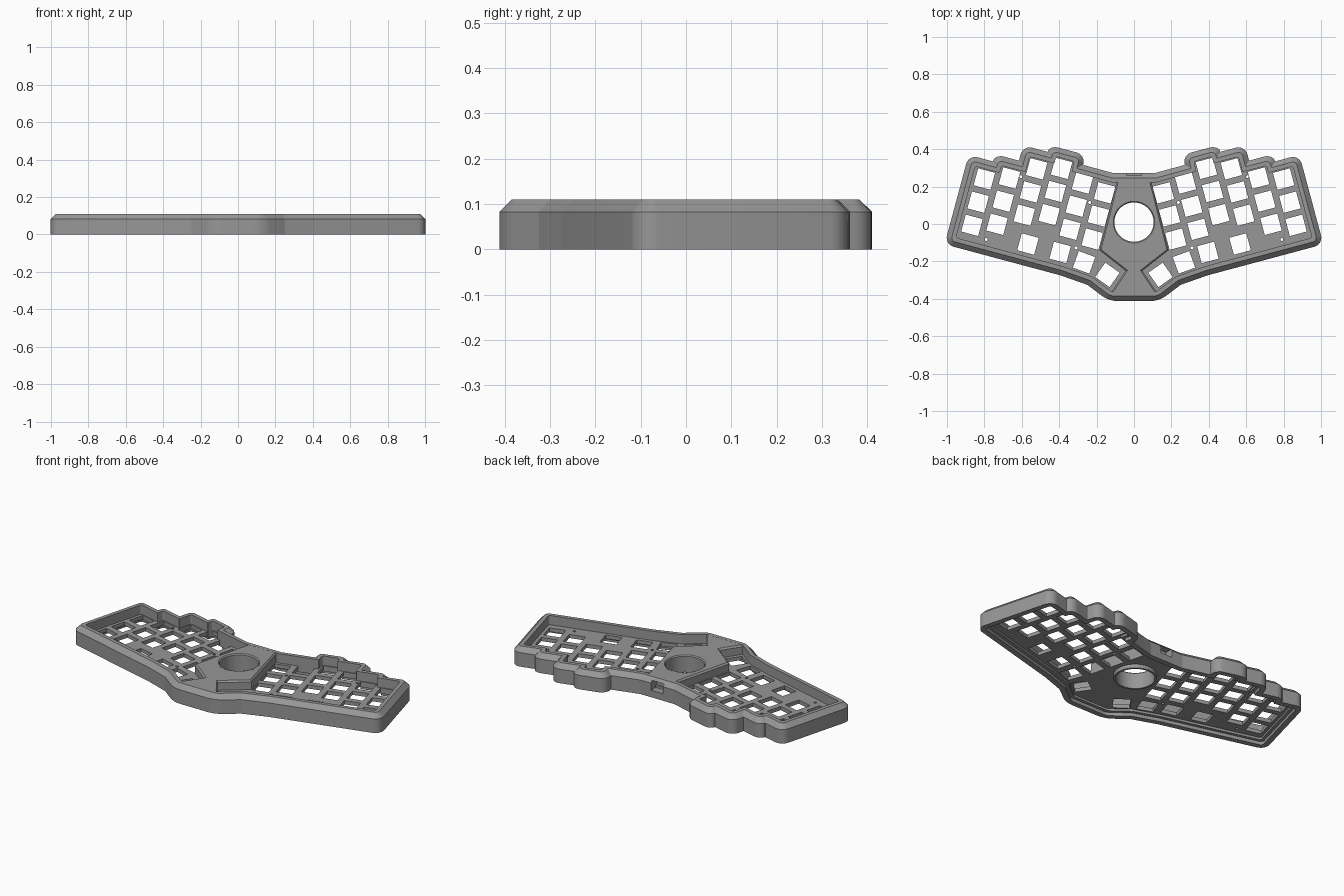
import bpy, bmesh, math
from mathutils import Vector, Matrix
from mathutils.geometry import delaunay_2d_cdt

if "Cube" in bpy.data.objects:
    bpy.data.objects.remove(bpy.data.objects["Cube"])

TILT = math.radians(15)
GREY = bpy.data.materials.new("case_grey")
GREY.diffuse_color = (0.31, 0.31, 0.31, 1)
GREY.use_nodes = True
GREY.node_tree.nodes["Principled BSDF"].inputs["Base Color"].default_value = GREY.diffuse_color


def make(name, bm):
    bmesh.ops.recalc_face_normals(bm, faces=bm.faces)
    me = bpy.data.meshes.new(name)
    bm.to_mesh(me)
    bm.free()
    me.materials.append(GREY)
    ob = bpy.data.objects.new(name, me)
    bpy.context.collection.objects.link(ob)
    return ob


def activate(ob):
    bpy.ops.object.select_all(action='DESELECT')
    ob.select_set(True)
    bpy.context.view_layer.objects.active = ob


def cut(ob, cutter):
    activate(ob)
    mod = ob.modifiers.new("cut", 'BOOLEAN')
    mod.operation, mod.solver, mod.object = 'DIFFERENCE', 'EXACT', cutter
    bpy.ops.object.modifier_apply(modifier=mod.name)


def loft(rings, closed):
    """Bridge equal-count rings; closed joins last to first, else caps the ends."""
    bm = bmesh.new()
    vs = [[bm.verts.new(p) for p in r] for r in rings]
    n = len(rings[0])
    for k in range(len(vs) if closed else len(vs) - 1):
        a, b = vs[k], vs[(k + 1) % len(vs)]
        for i in range(n):
            j = (i + 1) % n
            bm.faces.new((a[i], a[j], b[j], b[i]))
    if not closed:
        bm.faces.new(vs[0])
        bm.faces.new(vs[-1])
    return bm


def sheet(outer, holes, z0, z1):
    """Flat slab with openings."""
    pts, loops = [], []
    for poly in [outer] + holes:
        loops.append(list(range(len(pts), len(pts) + len(poly))))
        pts += [Vector((p[0], p[1])) for p in poly]
    res = delaunay_2d_cdt(pts, [], loops, 1, 1e-6)
    bm = bmesh.new()
    vs = [bm.verts.new((p.x, p.y, z0)) for p in res[0]]
    for face, source in zip(res[2], res[5]):
        if set(source) == {0}:
            bm.faces.new([vs[i] for i in face])
    bmesh.ops.delete(bm, geom=[v for v in bm.verts if not v.link_faces], context='VERTS')
    ext = bmesh.ops.extrude_face_region(bm, geom=bm.faces[:], use_keep_orig=True)
    moved = [g for g in ext['geom'] if isinstance(g, bmesh.types.BMVert)]
    bmesh.ops.translate(bm, verts=moved, vec=(0, 0, z1 - z0))
    return bm


def uv(u, v):
    """Point in the tilted frame of the right key block."""
    c, s = math.cos(TILT), math.sin(TILT)
    return Vector((u * c - v * s, u * s + v * c))


def mirrored(half):
    return half + [Vector((-p.x, p.y)) for p in reversed(half)]


def inset(pts, d):
    """Mitre offset towards the inside of a clockwise polygon."""
    out, n = [], len(pts)
    for i, p in enumerate(pts):
        e1 = (p - pts[i - 1]).normalized()
        e2 = (pts[(i + 1) % n] - p).normalized()
        n1, n2 = Vector((e1.y, -e1.x)), Vector((e2.y, -e2.x))
        out.append(p + (n1 + n2) * d / (1 + n1.dot(n2)))
    return out


def rounded(pts, d, seg=6):
    """Replace every corner by an arc; concave corners stay nearly sharp."""
    out, n = [], len(pts)
    for i, p in enumerate(pts):
        a, b = pts[i - 1] - p, pts[(i + 1) % n] - p
        r = max(0.05 - d, 0.012) if a.x * b.y - a.y * b.x > 0 else 0.003
        p0 = p + a.normalized() * min(r, a.length * 0.9)
        p2 = p + b.normalized() * min(r, b.length * 0.9)
        w = math.sin(a.angle(b) / 2)
        for k in range(seg + 1):
            s = k / seg
            c0, c1, c2 = (1 - s) ** 2, 2 * s * (1 - s) * w, s * s
            out.append((p0 * c0 + p * c1 + p2 * c2) / (c0 + c1 + c2))
    return out


def at(pts, z):
    return [(p.x, p.y, z) for p in pts]


def circle(r, z=0, x=0, y=0.01, seg=64):
    return [(x + r * math.cos(a), y + r * math.sin(a), z)
            for a in (2 * math.pi * i / seg for i in range(seg))]


# Case outline with stepped column tops
outline = mirrored([Vector((0.11, 0.272))] + [uv(*p) for p in (
    (0.345, 0.235), (0.345, 0.29), (0.545, 0.29), (0.545, 0.253), (0.682, 0.253),
    (0.682, 0.168), (0.815, 0.168), (0.815, 0.128), (0.95, 0.128), (0.95, -0.367),
    (0.31, -0.367))] + [Vector((0.25, -0.325)), Vector((0.135, -0.412))])


def ring(d, z):
    return at(rounded(inset(outline, d), d), z)


# Perimeter wall with chamfered top and stepped underside
rim = make("case_rim", loft([ring(0, 0), ring(0, 0.083), ring(0.027, 0.11), ring(0.05, 0.11),
                             ring(0.05, 0.02), ring(0.032, 0.02), ring(0.032, 0)], True))

# Switch, thumb, screw and ball openings
PITCH, HALF = 0.128, 0.047
keys = []
for col, top in enumerate((0.025, 0.065, 0.15, 0.187, 0.14, 0.12)):
    for row in range(3):
        keys.append((uv(0.835 - col * PITCH, top - row * PITCH), TILT))
for x, y, deg in ((0.567, -0.107, 15), (0.395, -0.152, 15), (0.267, -0.205, 20), (0.142, -0.272, 35)):
    keys.append((Vector((x, y)), math.radians(deg)))
holes = [circle(0.112)]
for side in (1, -1):
    for p, ang in keys:
        rot = Matrix.Rotation(side * ang, 2)
        mid = Vector((side * p.x, p.y))
        holes.append([mid + rot @ Vector((sx * HALF, sy * HALF))
                      for sx, sy in ((-1, -1), (1, -1), (1, 1), (-1, 1))])
    for x, y in ((0.79, -0.083), (0.605, 0.253), (0.237, 0.115), (0.31, -0.128)):
        holes.append(circle(0.008, 0, side * x, y, 12))

# Switch plate
make("switch_plate", sheet(ring(0.045, 0)[::-1], holes, 0.033, 0.055))

# Raised centre panel
panel_shape = mirrored([Vector(p) for p in (
    (0.09, 0.235), (0.185, -0.14), (0.045, -0.25), (0.125, -0.37))])
panel = make("centre_panel", loft([at(panel_shape, 0.033), at(panel_shape, 0.1),
                                   at(inset(panel_shape, 0.008), 0.1095)], False))

# Ball opening and cable port
ball_cutter = make("ball_cutter", loft([circle(0.112, -0.1), circle(0.112, 0.2)], False))
bm = bmesh.new()
bmesh.ops.create_cube(bm, size=1, matrix=Matrix.Translation((0, 0.26, 0.068))
                      @ Matrix.Diagonal((0.08, 0.08, 0.054, 1)))
port_cutter = make("port_cutter", bm)
cut(panel, ball_cutter)
cut(panel, port_cutter)
cut(rim, port_cutter)
for c in (ball_cutter, port_cutter):
    bpy.data.objects.remove(c)

# Ball socket ring
socket = make("ball_socket", loft([circle(0.117, 0.01), circle(0.117, 0.11), circle(0.111, 0.11),
                                   circle(0.105, 0.104), circle(0.105, 0.01)], True))
for ob in (rim, socket):
    activate(ob)
    bpy.ops.object.shade_smooth_by_angle(angle=math.radians(25))
